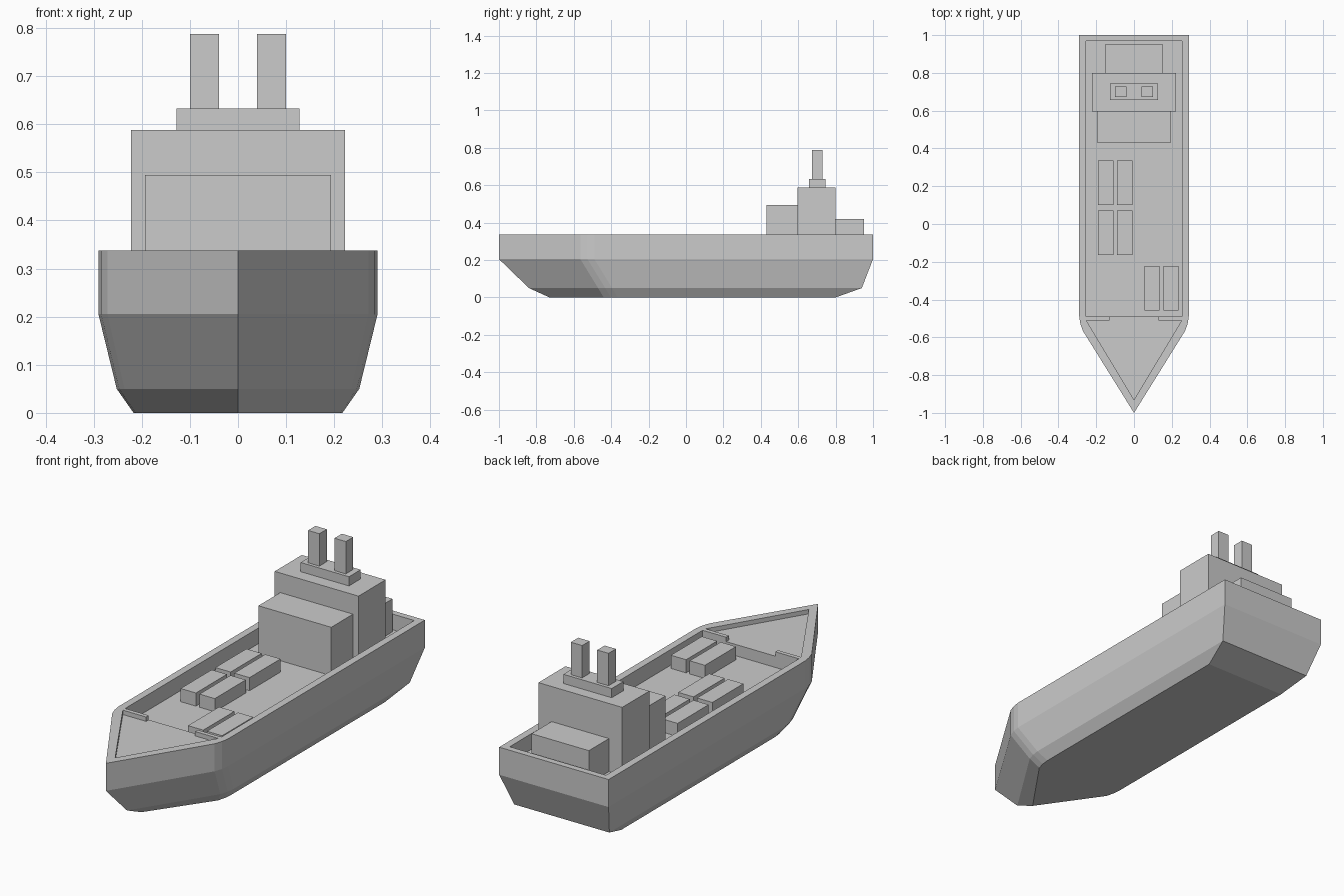
import bpy, bmesh

if "Cube" in bpy.data.objects:
    bpy.data.objects.remove(bpy.data.objects["Cube"])


def make_object(name, bm):
    bmesh.ops.recalc_face_normals(bm, faces=bm.faces)
    mesh = bpy.data.meshes.new(name)
    bm.to_mesh(mesh)
    bm.free()
    obj = bpy.data.objects.new(name, mesh)
    bpy.context.collection.objects.link(obj)
    return obj


def loft(name, rings):
    """Closed solid through stacked rings of equal point count."""
    bm = bmesh.new()
    loops = [[bm.verts.new(p) for p in ring] for ring in rings]
    for low, high in zip(loops, loops[1:]):
        n = len(low)
        for i in range(n):
            j = (i + 1) % n
            bm.faces.new((low[i], low[j], high[j], high[i]))
    bm.faces.new(loops[0][::-1])
    bm.faces.new(loops[-1])
    return make_object(name, bm)


def prism(name, outline, z0, z1):
    return loft(name, [[(x, y, z) for x, y in outline] for z in (z0, z1)])


def box(name, x0, x1, y0, y1, z0, z1):
    return prism(name, [(x0, y0), (x1, y0), (x1, y1), (x0, y1)], z0, z1)


def mirrored(half):
    """Complete a right-hand outline that may start on the centreline."""
    return half + [(-x, y) for x, y in reversed(half) if x > 0]


def hull_ring(z, width, stern, bow, shoulder):
    half = [(0, bow), (width * 0.935, shoulder - 0.075),
            (width * 0.98, shoulder - 0.037), (width, shoulder), (width, stern)]
    return [(x, y, z) for x, y in mirrored(half)]


RIM, DECK, FOREDECK = 0.337, 0.262, 0.316

# Hull: stacked waterlines from keel to rim
hull = loft("hull", [
    hull_ring(0.0, 0.217, 0.80, -0.73, -0.365),
    hull_ring(0.05, 0.252, 0.94, -0.84, -0.395),
    hull_ring(0.205, 0.29, 1.0, -1.0, -0.49),
    hull_ring(RIM, 0.29, 1.0, -1.0, -0.49),
])

# Recessed main deck, and foredeck with a gangway through the dividing rail
well = box("main_deck_cutter", -0.255, 0.255, -0.49, 0.97, DECK, 0.5)
fore = prism("foredeck_cutter", mirrored(
    [(0, -0.93), (0.253, -0.51), (0.13, -0.51), (0.13, -0.47)]), FOREDECK, 0.5)
for cutter in (well, fore):
    mod = hull.modifiers.new(cutter.name, 'BOOLEAN')
    mod.operation = 'DIFFERENCE'
    mod.solver = 'EXACT'
    mod.object = cutter
    cutter.hide_render = True
    cutter.hide_set(True)

# Superstructure
box("front_cabin", -0.193, 0.193, 0.43, 0.595, DECK, 0.494)
box("bridge_block", -0.222, 0.222, 0.595, 0.80, DECK, 0.588)
box("rear_cabin", -0.152, 0.152, 0.80, 0.952, DECK, 0.42)
box("funnel_base", -0.128, 0.128, 0.657, 0.745, 0.588, 0.632)
for side, x in (("left", -0.07), ("right", 0.07)):
    box("funnel_" + side, x - 0.03, x + 0.03, 0.673, 0.729, 0.632, 0.787)

# Cargo containers in side-by-side pairs
for x, y in ((-0.19, 0.10), (-0.19, -0.163), (0.055, -0.457)):
    for dx in (0, 0.10):
        box("container", x + dx, x + dx + 0.081, y, y + 0.235, DECK, 0.325)
